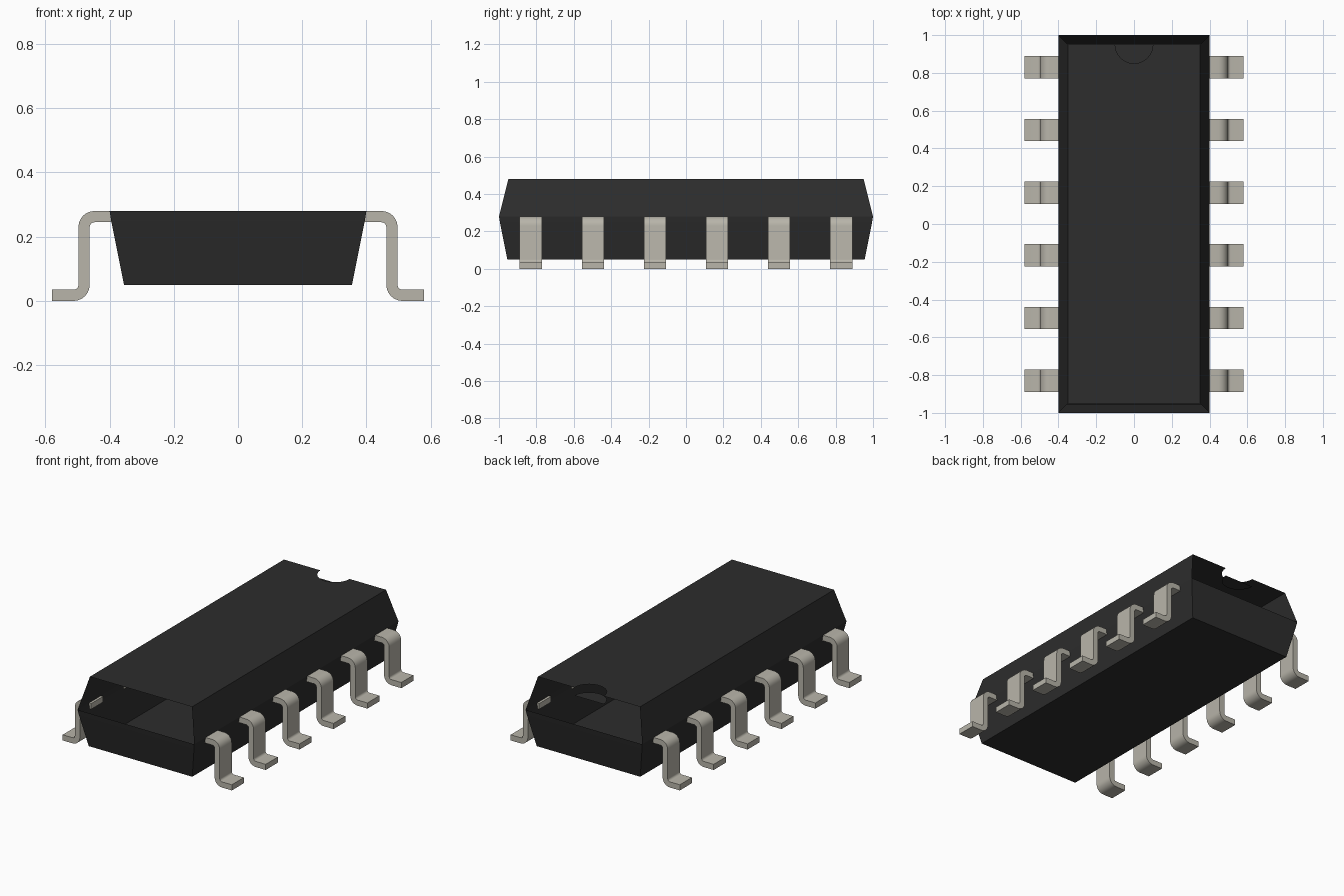
import bpy, bmesh, math
from mathutils import Vector

cube = bpy.data.objects.get("Cube")
if cube:
    bpy.data.objects.remove(cube, do_unlink=True)


def material(name, rgb):
    m = bpy.data.materials.new(name)
    m.use_nodes = True
    m.diffuse_color = (*rgb, 1)
    bsdf = next(n for n in m.node_tree.nodes if n.type == 'BSDF_PRINCIPLED')
    bsdf.inputs["Base Color"].default_value = (*rgb, 1)
    return m


BLACK = material("black_plastic", (0.026, 0.026, 0.026))
METAL = material("tinned_metal", (0.48, 0.46, 0.40))


def add_object(name, bm, mat, fix_normals=True):
    if fix_normals:
        bmesh.ops.recalc_face_normals(bm, faces=bm.faces)
    mesh = bpy.data.meshes.new(name)
    bm.to_mesh(mesh)
    bm.free()
    mesh.materials.append(mat)
    ob = bpy.data.objects.new(name, mesh)
    bpy.context.collection.objects.link(ob)
    return ob


def ring(bm, x, y, z):
    return [bm.verts.new((sx * x, sy * y, z))
            for sx, sy in ((-1, -1), (1, -1), (1, 1), (-1, 1))]


def arc(cx, cy, r, start, end, n):
    return [(cx + r * math.cos(math.radians(start + (end - start) * i / n)),
             cy + r * math.sin(math.radians(start + (end - start) * i / n)))
            for i in range(n + 1)]


# Lower shell: open tray with a narrow upright rim
bm = bmesh.new()
rings = [ring(bm, 0.355, 0.955, 0.05), ring(bm, 0.395, 0.995, 0.25),
         ring(bm, 0.40, 1.0, 0.28)]
bm.faces.new(rings[0][::-1])
for a, b in zip(rings, rings[1:]):
    for i in range(4):
        j = (i + 1) % 4
        bm.faces.new((a[i], a[j], b[j], b[i]))
add_object("lower_shell", bm, BLACK, False)

# Upper shell: sloped sides and a notched roof, open at both ends
TOP_X, TOP_Y, TOP_Z, NOTCH = 0.35, 0.95, 0.48, 0.10
notch = arc(0, TOP_Y, NOTCH, 0, -180, 16)
bm = bmesh.new()
low, high = ring(bm, 0.40, 1.0, 0.28), ring(bm, TOP_X, TOP_Y, TOP_Z)
bm.faces.new((low[1], low[2], high[2], high[1]))
bm.faces.new((low[3], low[0], high[0], high[3]))
bm.faces.new(high[:3] + [bm.verts.new((x, y, TOP_Z)) for x, y in notch] + high[3:])
add_object("upper_shell", bm, BLACK, False)

# Half-round floor of the orientation notch
bm = bmesh.new()
bm.faces.new([bm.verts.new((x, y, 0.43)) for x, y in notch[::-1]])
add_object("notch_floor", bm, BLACK, False)

# Bent leads, six per side
R_OUT, R_IN, T = 0.05, 0.015, 0.035
upper, lower = 0.28 - R_OUT, R_OUT
profile = ([(0.385, 0.28)] + arc(0.447, upper, R_OUT, 90, 0, 6)
           + arc(0.512, lower, R_IN, 180, 270, 6)
           + [(0.58, T), (0.58, 0)]
           + arc(0.512, lower, R_OUT, 270, 180, 6)
           + arc(0.447, upper, R_IN, 0, 90, 6) + [(0.385, 0.28 - T)])
for side, label in ((1, "left"), (-1, "right")):
    for k in range(6):
        y = (k - 2.5) * 0.332
        bm = bmesh.new()
        face = bm.faces.new([bm.verts.new((side * x, y - 0.059, z)) for x, z in profile])
        ext = bmesh.ops.extrude_face_region(bm, geom=[face])["geom"]
        bmesh.ops.translate(bm, vec=Vector((0, 0.118, 0)),
                            verts=[v for v in ext if isinstance(v, bmesh.types.BMVert)])
        lead = add_object(f"{label}_lead_{k + 1}", bm, METAL)
        bpy.ops.object.select_all(action='DESELECT')
        lead.select_set(True)
        bpy.context.view_layer.objects.active = lead
        bpy.ops.object.shade_smooth_by_angle(angle=math.radians(35))
